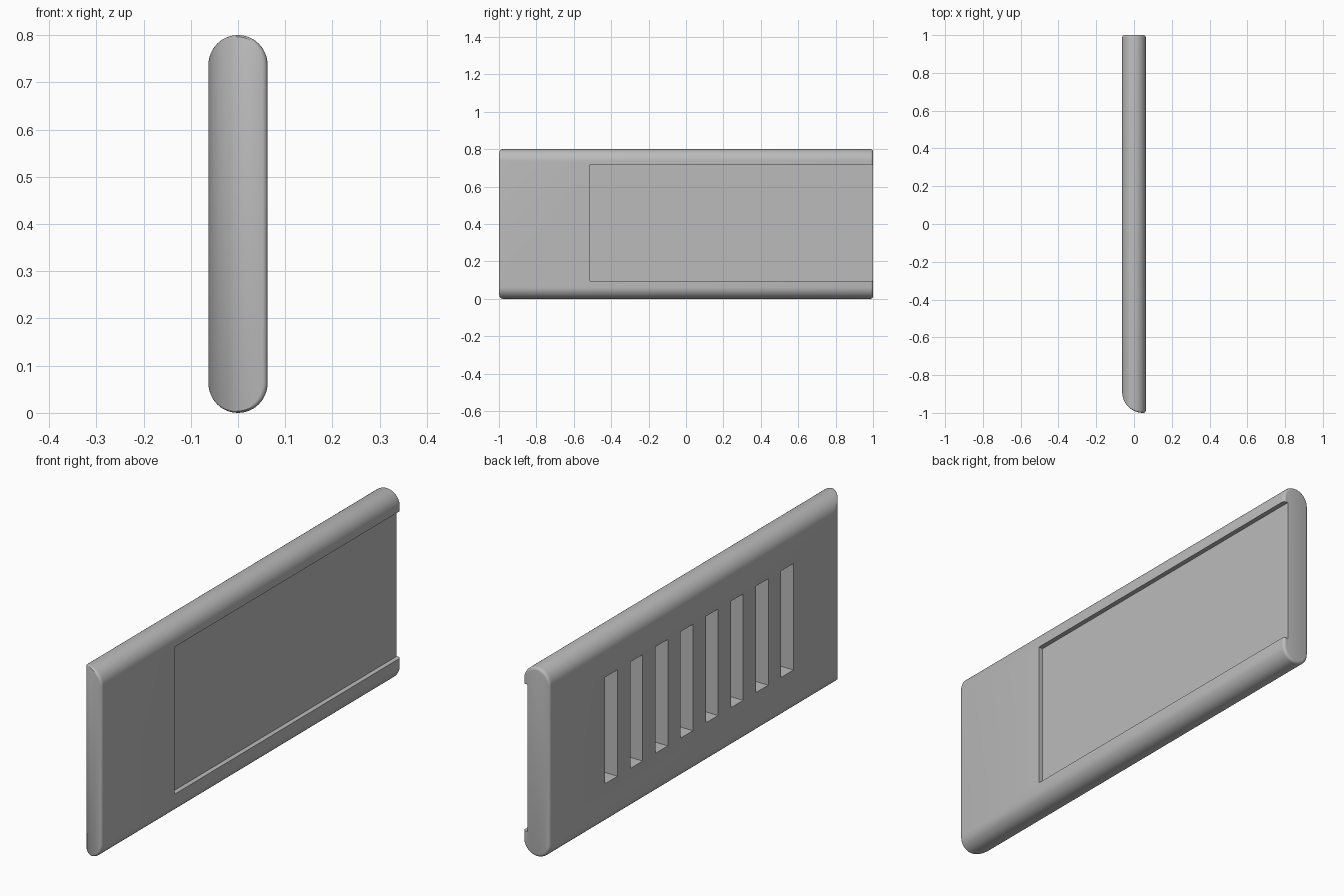
import bpy, bmesh, math

if "Cube" in bpy.data.objects:
    bpy.data.objects.remove(bpy.data.objects["Cube"])

HEIGHT, RADIUS, STEPS = 0.8, 0.0625, 24
FILLET = 0.012

grey = bpy.data.materials.new("plain grey")
grey.use_nodes = True
grey.diffuse_color = (0.5, 0.5, 0.5, 1)
grey.node_tree.nodes["Principled BSDF"].inputs["Base Color"].default_value = (0.5, 0.5, 0.5, 1)


def front_y(x):
    """Rounded nose: sweeps back towards the slotted side."""
    t = min(max((0.05 - x) / 0.1125, 0), 1)
    return -1 + 0.11 * (1 - math.sqrt(1 - t * t))


def back_y(x):
    return 1


def ring(bm, inset, shift, y_rule, y_offset):
    """Stadium-shaped loop, returned as matching top and bottom rows."""
    r = RADIUS - inset
    rows = ([], [])
    for i in range(STEPS + 1):
        a = math.pi * i / STEPS
        x = shift + r * math.cos(a)
        rise = HEIGHT / 2 - RADIUS + r * math.sin(a)
        for row, sign in zip(rows, (1, -1)):
            row.append(bm.verts.new((x, y_rule(x) + y_offset, HEIGHT / 2 + sign * rise)))
    return rows


def cap(bm, rows):
    top, low = rows
    for i in range(STEPS):
        bm.faces.new((top[i], top[i + 1], low[i + 1], low[i]))


def box(name, xs, ys, zs):
    bpy.ops.mesh.primitive_cube_add(size=1, location=[sum(p) / 2 for p in (xs, ys, zs)])
    ob = bpy.context.object
    ob.name = name
    ob.scale = [p[1] - p[0] for p in (xs, ys, zs)]
    ob.hide_render = True
    return ob


# Body: loops lofted from the filleted nose to the filleted back end
bm = bmesh.new()
rings = []
fillet = [math.pi / 2 * k / 4 for k in range(5)]
for a in fillet:
    inset = 0.0055 * (1 - math.sin(a))
    rings.append(ring(bm, inset, -inset, front_y, FILLET * (1 - math.cos(a))))
for a in reversed(fillet):
    rings.append(ring(bm, FILLET * (1 - math.sin(a)), 0, back_y, -FILLET * (1 - math.cos(a))))
for one, two in zip(rings, rings[1:]):
    p, q = (r[0] + r[1][::-1] for r in (one, two))
    for i in range(len(p)):
        j = (i + 1) % len(p)
        bm.faces.new((p[i], p[j], q[j], q[i]))
cap(bm, rings[0])
cap(bm, rings[-1])
bmesh.ops.recalc_face_normals(bm, faces=bm.faces)
mesh = bpy.data.meshes.new("case_body")
bm.to_mesh(mesh)
bm.free()
body = bpy.data.objects.new("case_body", mesh)
bpy.context.collection.objects.link(body)
mesh.materials.append(grey)

# Shallow panel recess, open at the back, and eight blind slots on the other side
cutters = [box("panel_recess_cutter", (0.0425, 0.2), (-0.513, 1.2), (0.096, 0.718))]
for i in range(8):
    y = (i - 3.5) * 0.168
    cutters.append(box("slot_cutter", (-0.2, -0.0025), (y - 0.041, y + 0.041), (0.185, 0.635)))

bpy.ops.object.select_all(action="DESELECT")
body.select_set(True)
bpy.context.view_layer.objects.active = body
for c in cutters:
    mod = body.modifiers.new("cut", "BOOLEAN")
    mod.operation, mod.solver, mod.object = "DIFFERENCE", "EXACT", c
    bpy.ops.object.modifier_apply(modifier=mod.name)
    bpy.data.objects.remove(c)

bpy.ops.object.shade_smooth_by_angle(angle=math.radians(30))
